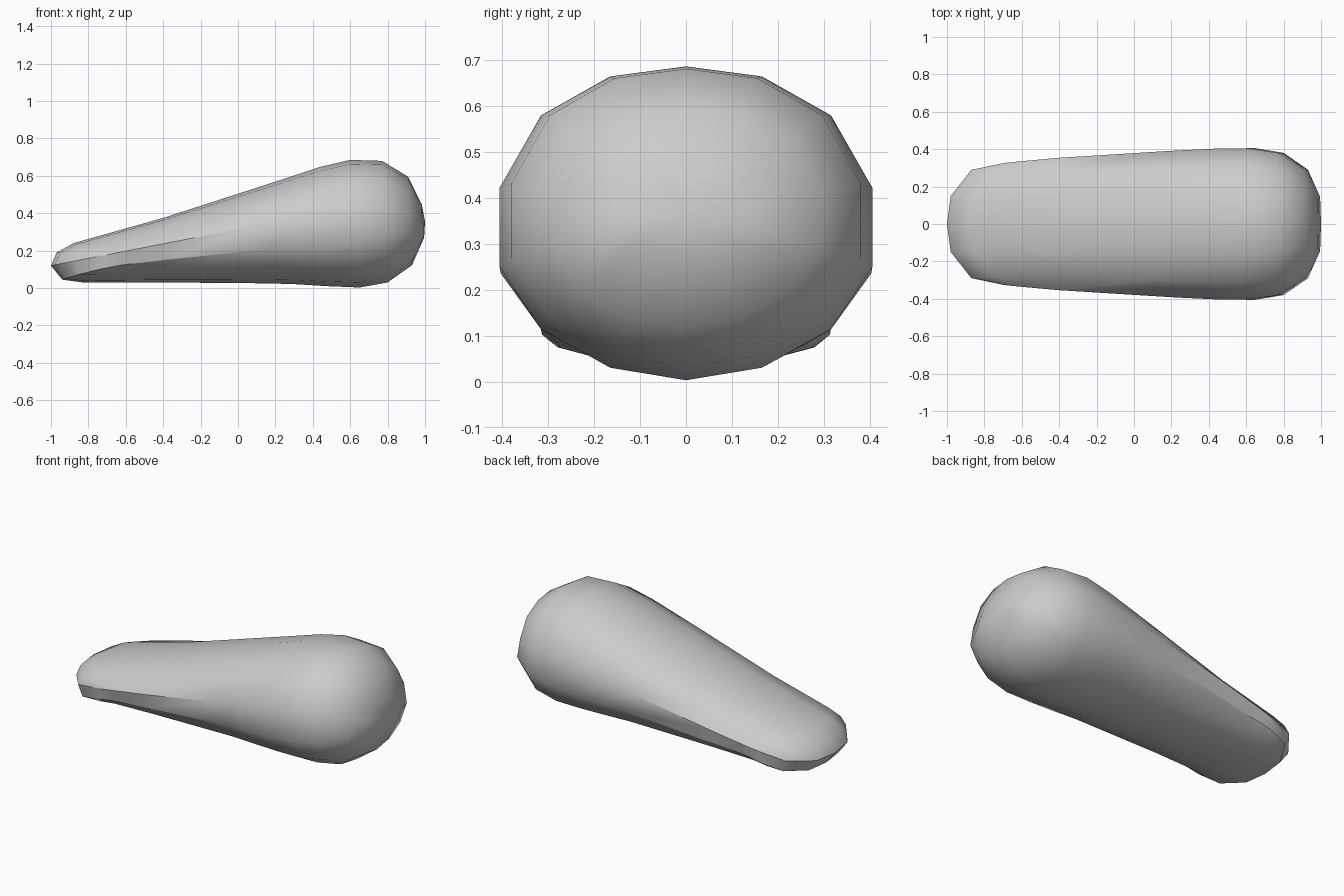
import bpy, bmesh

if "Cube" in bpy.data.objects:
    bpy.data.objects.remove(bpy.data.objects["Cube"])


def lerp_table(table, x):
    for (x0, v0), (x1, v1) in zip(table, table[1:]):
        if x <= x1:
            return v0 + (v1 - v0) * (x - x0) / (x1 - x0)
    return table[-1][1]


# Heights of the two crease lines bounding the flat side band
UPPER = [(-1, .12), (.08, .33), (.62, .425)]
LOWER = [(-.94, .045), (-.83, .08), (-.65, .12), (-.4, .15), (.2, .21), (.64, .25)]
SWEEP = [0, .02, .13, .30]      # plan curve of the thin rounded end
RISE = [1, .917, .596, 0]       # cross-section, upper and lower halves
DROP = [1, .89, .55, 0]

# Rings: x top, x bottom, half width, top z, bottom z, sweep, y1, y2, band inset
RINGS = [
    (-1.0, -.94, .325, .12, .045, 1.0, .46, .89, .012),
    (-.97, -.83, .329, .19, .030, 1.0, .455, .865, .014),
    (-.88, -.72, .335, .24, .030, .9, .44, .83, .016),
    (-.40, -.38, .354, .375, .030, 0, .407, .778, .018),
    (.08, .17, .384, .530, .025, 0, .407, .778, .012),
    (.25, .32, .394, .585, .020, 0, .407, .778, .003),
    (.44, .48, .403, .648, .010, 0, .407, .778, 0),
    (.60, .65, .405, .685, .003, 0, .407, .778, 0),
    (.77, .80, .380, .680, .030, 0, .407, .778, 0),
    (.91, .93, .290, .595, .122, 0, .407, .778, 0),
    (.983, .995, .145, .445, .270, 0, .407, .778, 0),
]


def ring_points(r):
    xt, xb, w, zt, zb, s, y1, y2, inset = r
    fy = [0, y1, y2, 1]
    centre, half = (zt + zb) / 2, (zt - zb) / 2
    pts = []
    for k in range(-3, 4):
        a = abs(k)
        x = xt + SWEEP[a] * s
        round_end = xt > .65
        edge = centre + .23 * half if round_end else lerp_table(UPPER, x)
        base = centre + .23 * half if round_end else lerp_table(UPPER, xt)
        pts.append((x, (1 if k > 0 else -1) * w * fy[a], edge + (zt - base) * RISE[a]))
    for k in range(3, -4, -1):
        a = abs(k)
        x = xb + SWEEP[a] * s * .7
        round_end = xb > .7
        edge = centre - .27 * half if round_end else lerp_table(LOWER, x)
        base = centre - .27 * half if round_end else lerp_table(LOWER, xb)
        yy = max(0, w * fy[a] - inset * fy[a])
        pts.append((x, (1 if k > 0 else -1) * yy, edge + (zb - base) * DROP[a]))
    return pts


# Lofted body
bm = bmesh.new()
rings = [[bm.verts.new(p) for p in ring_points(r)] for r in RINGS]
for a, b in zip(rings, rings[1:]):
    for j in range(14):
        n = (j + 1) % 14
        bm.faces.new((a[j], a[n], b[n], b[j]))

# Band wrapping around the thin end
first = rings[0]
for j in range(6):
    bm.faces.new((first[j], first[13 - j], first[12 - j], first[j + 1]))

# Rounded large end
tip = bm.verts.new((1, 0, .355))
last = rings[-1]
for j in range(14):
    bm.faces.new((last[j], last[(j + 1) % 14], tip))
bmesh.ops.recalc_face_normals(bm, faces=bm.faces[:])

# Smooth shading with hard creases along the band
for f in bm.faces:
    f.smooth = True
hard = [(first[j], first[j + 1]) for j in range(13) if j != 6]
for a, b in zip(rings[:4], rings[1:5]):
    hard += [(a[j], b[j]) for j in (0, 6, 7, 13)]
for pair in hard:
    e = bm.edges.get(pair)
    if e:
        e.smooth = False

mesh = bpy.data.meshes.new("body")
bm.to_mesh(mesh)
bm.free()
body = bpy.data.objects.new("body", mesh)
bpy.context.collection.objects.link(body)
